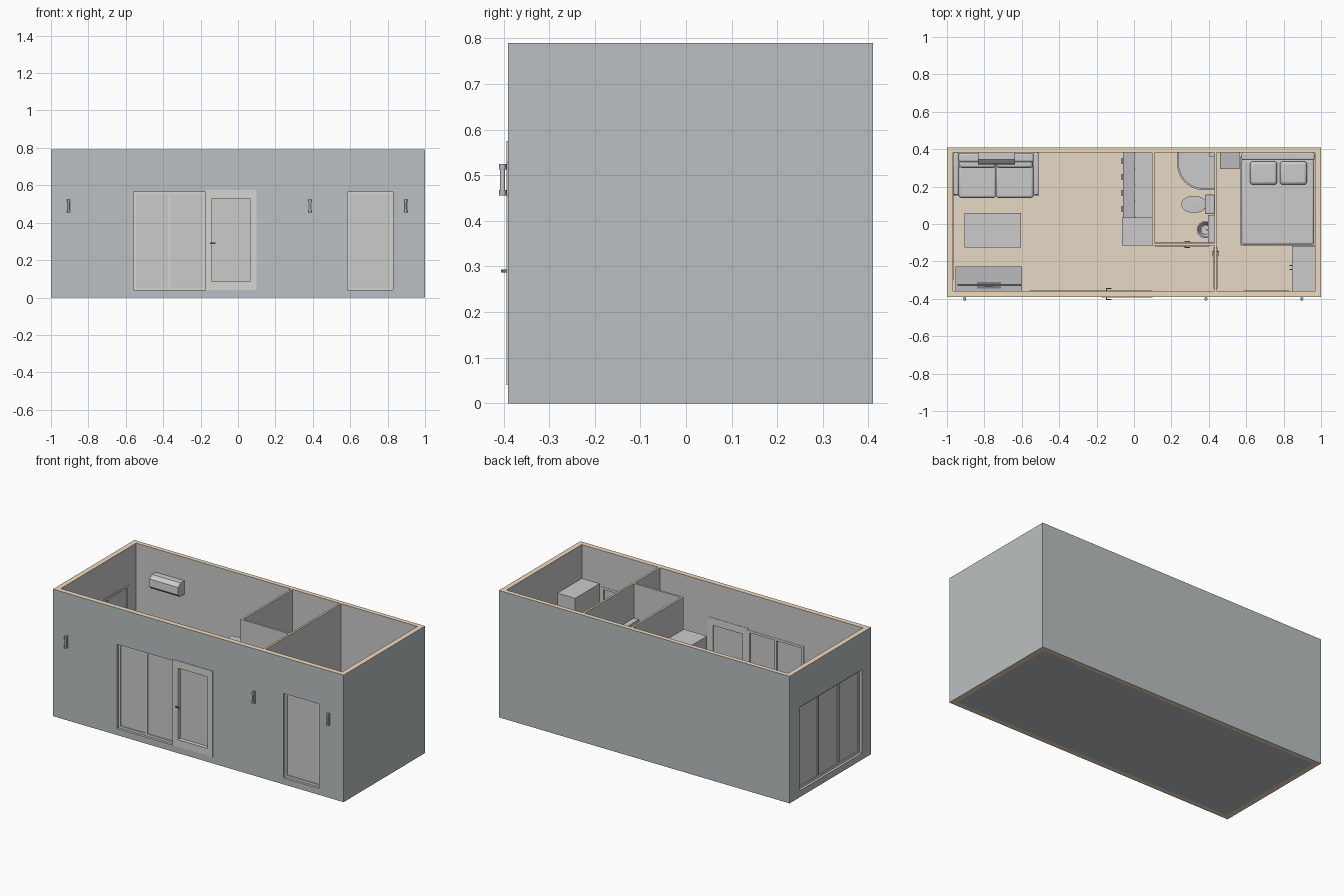
import bpy, bmesh, math
from mathutils import Vector

if "Cube" in bpy.data.objects:
    bpy.data.objects.remove(bpy.data.objects["Cube"])


def material(name, rgb):
    m = bpy.data.materials.new(name)
    m.diffuse_color = (*rgb, 1)
    m.use_nodes = True
    m.node_tree.nodes["Principled BSDF"].inputs["Base Color"].default_value = m.diffuse_color
    return m


CLAD = material("cladding", (0.50, 0.53, 0.54))
WOOD = material("wood", (0.87, 0.71, 0.52))
FLOOR = material("floor_boards", (0.80, 0.70, 0.56))
FRAME = material("frame", (0.66, 0.67, 0.64))
DARK = material("dark_grey", (0.50, 0.50, 0.51))
BLACK = material("charcoal", (0.2, 0.2, 0.21))
FZ = 0.035  # floor level


def finish(name, bm, mat=None, bevel=0, smooth=False):
    bmesh.ops.recalc_face_normals(bm, faces=bm.faces)
    me = bpy.data.meshes.new(name)
    bm.to_mesh(me)
    bm.free()
    ob = bpy.data.objects.new(name, me)
    bpy.context.collection.objects.link(ob)
    if mat:
        me.materials.append(mat)
    if bevel:
        b = ob.modifiers.new("round", 'BEVEL')
        b.width, b.segments = bevel, 3
    if smooth or bevel:
        bpy.ops.object.select_all(action='DESELECT')
        bpy.context.view_layer.objects.active = ob
        ob.select_set(True)
        bpy.ops.object.shade_smooth_by_angle()
    return ob


def box(name, x0, x1, y0, y1, z0, z1, mat=None, bevel=0):
    bm = bmesh.new()
    bmesh.ops.create_cube(bm, size=1)
    for v in bm.verts:
        v.co = ((x0 + x1) / 2 + v.co.x * (x1 - x0), (y0 + y1) / 2 + v.co.y * (y1 - y0),
                (z0 + z1) / 2 + v.co.z * (z1 - z0))
    return finish(name, bm, mat, bevel)


def prism(name, pts, offset, mat=None, smooth=False):
    """Extrude a closed outline of 3D points along offset."""
    bm = bmesh.new()
    f = bm.faces.new([bm.verts.new(p) for p in pts])
    ext = bmesh.ops.extrude_face_region(bm, geom=[f])
    bmesh.ops.translate(bm, vec=Vector(offset), verts=[g for g in ext["geom"] if isinstance(g, bmesh.types.BMVert)])
    if f.is_valid and len(f.link_loops if hasattr(f, "link_loops") else []) < 0:
        bm.faces.remove(f)
    if not any(e.is_boundary for e in bm.edges) is False:
        bm.faces.new([v for v in f.verts]) if not f.is_valid else None
    return finish(name, bm, mat, 0, smooth)


def lathe(name, profile, centre, scale=(1, 1), mat=None, n=32):
    """Spin a (radius, z) profile around a vertical axis."""
    bm = bmesh.new()
    vs = [bm.verts.new((r, 0, z)) for r, z in profile]
    es = [bm.edges.new(p) for p in zip(vs, vs[1:])]
    bmesh.ops.spin(bm, geom=vs + es, cent=(0, 0, 0), axis=(0, 0, 1), angle=math.tau, steps=n)
    bmesh.ops.remove_doubles(bm, verts=bm.verts, dist=1e-5)
    for v in bm.verts:
        v.co = (centre[0] + v.co.x * scale[0], centre[1] + v.co.y * scale[1], v.co.z)
    return finish(name, bm, mat, 0, True)


# Outer walls, hollowed and cut for the glazing
walls = box("outer_walls", -1, 1, -0.39, 0.41, 0, 0.79)
cuts = [(-0.968, 0.968, -0.358, 0.382, -0.1, 0.9), (-0.56, -0.175, -0.5, -0.3, 0.04, 0.565),
        (-0.175, 0.1, -0.5, -0.3, 0.04, 0.575), (0.585, 0.83, -0.5, -0.3, 0.04, 0.565),
        (-1.1, -0.9, -0.30, 0.31, 0.04, 0.56)]
for c in cuts:
    cutter = box("opening_cutter", *c)
    cutter.hide_render = True
    mod = walls.modifiers.new("opening", 'BOOLEAN')
    mod.object, mod.operation, mod.solver = cutter, 'DIFFERENCE', 'EXACT'
    bpy.context.view_layer.objects.active = walls
    bpy.ops.object.modifier_apply(modifier=mod.name)
    bpy.data.objects.remove(cutter)


def paint(ob, rule):
    ob.data.materials.clear()
    for m in (None, CLAD, WOOD, FLOOR):
        ob.data.materials.append(m)
    for p in ob.data.polygons:
        p.material_index = rule(p.normal, p.center)


paint(walls, lambda n, c: 2 if abs(n.z) > 0.9 and (c.z > 0.7 or c.z < 0.01) else
      1 if abs(c.x) > 0.99 or c.y < -0.38 or c.y > 0.4 else 0)
floor = box("floor", -0.968, 0.968, -0.358, 0.382, 0, FZ)
paint(floor, lambda n, c: 3 if n.z > 0.5 else 1)

# Partition walls
for nm, *c in (("bath_left_wall", 0.097, 0.109, -0.102, 0.382), ("bath_front_wall", 0.097, 0.43, -0.114, -0.102),
               ("bedroom_wall", 0.43, 0.442, -0.358, 0.382)):
    paint(box(nm, *c, FZ, 0.79), lambda n, c: 2 if n.z > 0.9 else 0)


# Windows and glass door, in wall coordinates (u along the wall, d inwards)
def wall_box(name, left, u0, u1, d0, d1, z0, z1, mat=None):
    if left:
        return box(name, -1 + d0, -1 + d1, u0, u1, z0, z1, mat)
    return box(name, u0, u1, -0.39 + d0, -0.39 + d1, z0, z1, mat)


def glazing(name, left, u0, u1, z0, z1, panes=1, t=0.014, front=0.015, rim=None):
    rim = rim or t
    wall_box(name + "_glass", left, u0 + t, u1 - t, 0.021, 0.026, z0 + t, z1 - t)
    for z in ((z0, z0 + rim), (z1 - rim, z1)):
        wall_box(name + "_rail", left, u0, u1, front, 0.034, *z, FRAME)
    for i in range(panes + 1):
        u = u0 + t / 2 + (u1 - u0 - t) * i / panes
        wall_box(name + "_stile", left, u - t / 2, u + t / 2, front, 0.034, z0 + rim, z1 - rim, FRAME)


glazing("living_window", False, -0.56, -0.175, 0.04, 0.565, 2)
glazing("bedroom_window", False, 0.585, 0.83, 0.04, 0.565)
glazing("side_window", True, -0.30, 0.31, 0.04, 0.56, 3)
glazing("entrance_door", False, -0.175, 0.1, 0.04, 0.575, 1, 0.036, -0.003, 0.045)


# Lever handle with both sides, u = direction of the lever
def handle(name, x, y, z, along_x=True, reach=0.016):
    for s in (-1, 1):
        if along_x:
            box(name, x, x + 0.03, y + s * reach - 0.002, y + s * reach + 0.002, z - 0.003, z + 0.003, BLACK)
            box(name + "_stem", x, x + 0.005, *sorted((y, y + s * reach)), z - 0.003, z + 0.003, BLACK)
        else:
            box(name, x + s * reach - 0.002, x + s * reach + 0.002, y - 0.03, y, z - 0.003, z + 0.003, BLACK)
            box(name + "_stem", *sorted((x, x + s * reach)), y - 0.005, y, z - 0.003, z + 0.003, BLACK)


handle("entrance_handle", -0.15, -0.374, 0.29, reach=0.029)
box("bath_door", 0.115, 0.40, -0.121, -0.097, FZ, 0.56)
handle("bath_handle", 0.27, -0.109, 0.29)
box("bedroom_door", 0.426, 0.447, -0.345, -0.125, FZ, 0.56)
handle("bedroom_handle", 0.437, -0.145, 0.29, False)

# Outside wall lamps
for x in (-0.905, 0.385, 0.897):
    box("lamp_plate", x - 0.008, x + 0.008, -0.394, -0.39, 0.453, 0.528, DARK)
    lathe("lamp_tube", [(0, 0.468), (0.0055, 0.468), (0.0055, 0.512), (0, 0.512)], (x, -0.402), n=16)
    for z in (0.455, 0.512):
        lathe("lamp_cap", [(0, z), (0.008, z), (0.008, z + 0.012), (0, z + 0.012)], (x, -0.402), mat=DARK, n=16)

# Sofa
box("sofa_base", -0.965, -0.51, 0.15, 0.382, 0.05, 0.105)
box("sofa_back", -0.938, -0.537, 0.33, 0.38, 0.105, 0.245, None, 0.012)
for x in (-0.965, -0.537):
    box("sofa_arm", x, x + 0.027, 0.155, 0.382, 0.05, 0.19, None, 0.008)
for x in (-0.937, -0.737):
    box("sofa_seat", x, x + 0.199, 0.14, 0.315, 0.105, 0.15, None, 0.012)
    box("sofa_cushion", x + 0.003, x + 0.196, 0.30, 0.345, 0.15, 0.235, None, 0.014)
for x in (-0.95, -0.535):
    for y in (0.17, 0.35):
        box("sofa_foot", x, x + 0.012, y, y + 0.012, FZ, 0.05)

# Coffee table
box("table_top", -0.905, -0.605, -0.125, 0.06, 0.13, 0.145)
for x in (-0.9, -0.625):
    for y in (-0.12, 0.04):
        box("table_leg", x, x + 0.015, y, y + 0.015, FZ, 0.13)

# Television and its cabinet
box("media_cabinet", -0.955, -0.598, -0.357, -0.227, FZ, 0.145, DARK)
box("screen", -0.945, -0.605, -0.331, -0.322, 0.165, 0.355, BLACK)
box("screen_neck", -0.795, -0.755, -0.334, -0.324, 0.15, 0.19, BLACK)
box("screen_stand", -0.84, -0.71, -0.345, -0.31, 0.145, 0.15, BLACK)

# Air conditioner
prism("air_conditioner", [(-0.835, y, z) for y, z in ((0.382, 0.56), (0.34, 0.56), (0.318, 0.58),
      (0.322, 0.625), (0.345, 0.645), (0.382, 0.645))], (0.198, 0, 0))

# Kitchen: fridge, base units and wall units
box("fridge", -0.065, 0.095, -0.115, 0.034, FZ, 0.59)
box("kitchen_base", -0.052, 0.095, 0.036, 0.382, FZ, 0.25)
box("worktop", -0.06, 0.097, 0.036, 0.382, 0.25, 0.262, DARK)
box("wall_units", 0.005, 0.097, 0.036, 0.382, 0.40, 0.58)
for i in range(4):
    y = 0.04 + i * 0.0855
    box("base_door", -0.057, -0.052, y, y + 0.082, 0.055, 0.24)
    box("wall_door", 0.001, 0.005, y, y + 0.082, 0.403, 0.577)
    box("base_handle", -0.066, -0.057, y + 0.025, y + 0.057, 0.218, 0.224, BLACK)

# Quarter-round shower: tray, and curved glass screen
def quarter(r, z, cx=0.43, cy=0.382, size=0.2):
    flat = size - 0.14
    return [(cx - flat - r * math.sin(a), cy - flat - r * math.cos(a), z)
            for a in (i * math.pi / 24 for i in range(13))]


outer, inner = quarter(0.14, FZ), quarter(0.13, FZ)
edge = lambda arc, d: [(0.43, 0.182 + d, FZ)] + arc + [(0.23 + d, 0.382, FZ)]
prism("shower_tray", edge(outer, 0) + [(0.43, 0.382, FZ)], (0, 0, 0.025), None, True)
prism("shower_screen", edge(outer, 0) + edge(inner, 0.01)[::-1], (0, 0, 0.48), None, True)
box("shower_column", 0.40, 0.43, 0.36, 0.382, 0.1, 0.5)

# Toilet
lathe("toilet_bowl", [(0, FZ), (0.55, FZ), (0.6, 0.08), (1, 0.13), (1, 0.15), (0, 0.153)], (0.32, 0.105), (0.068, 0.046))
box("toilet_tank", 0.38, 0.43, 0.053, 0.157, 0.09, 0.235, None, 0.006)
box("toilet_foot", 0.33, 0.40, 0.08, 0.13, FZ, 0.14)

# Wash basin with tap and mirror cabinet
lathe("basin", [(0, FZ), (0.018, FZ), (0.016, 0.19), (0.046, 0.235), (0.046, 0.25), (0.039, 0.25), (0.025, 0.22), (0, 0.215)], (0.382, -0.03))
box("basin_tap", 0.385, 0.425, -0.034, -0.026, 0.25, 0.275)
box("mirror_cabinet", 0.395, 0.43, -0.10, 0.048, 0.40, 0.575)

# Bed with headboard, mattress and pillows
box("bed_frame", 0.57, 0.967, -0.115, 0.36, 0.055, 0.115)
box("headboard", 0.575, 0.965, 0.342, 0.382, FZ, 0.27, None, 0.008)
box("mattress", 0.575, 0.962, -0.11, 0.342, 0.115, 0.165, None, 0.01)
box("blanket", 0.598, 0.938, -0.09, 0.20, 0.16, 0.17)
for x in (0.62, 0.78):
    box("pillow", x, x + 0.145, 0.21, 0.335, 0.163, 0.198, None, 0.016)
for x in (0.58, 0.935):
    for y in (-0.105, 0.32):
        box("bed_leg", x, x + 0.02, y, y + 0.02, FZ, 0.055)

# Bedside table and wardrobe
box("bedside_table", 0.46, 0.565, 0.295, 0.382, FZ, 0.15, DARK)
box("wardrobe", 0.845, 0.967, -0.357, -0.118, FZ, 0.58)
for y in (-0.245, -0.225):
    box("wardrobe_handle", 0.832, 0.845, y, y + 0.005, 0.28, 0.34, BLACK)
